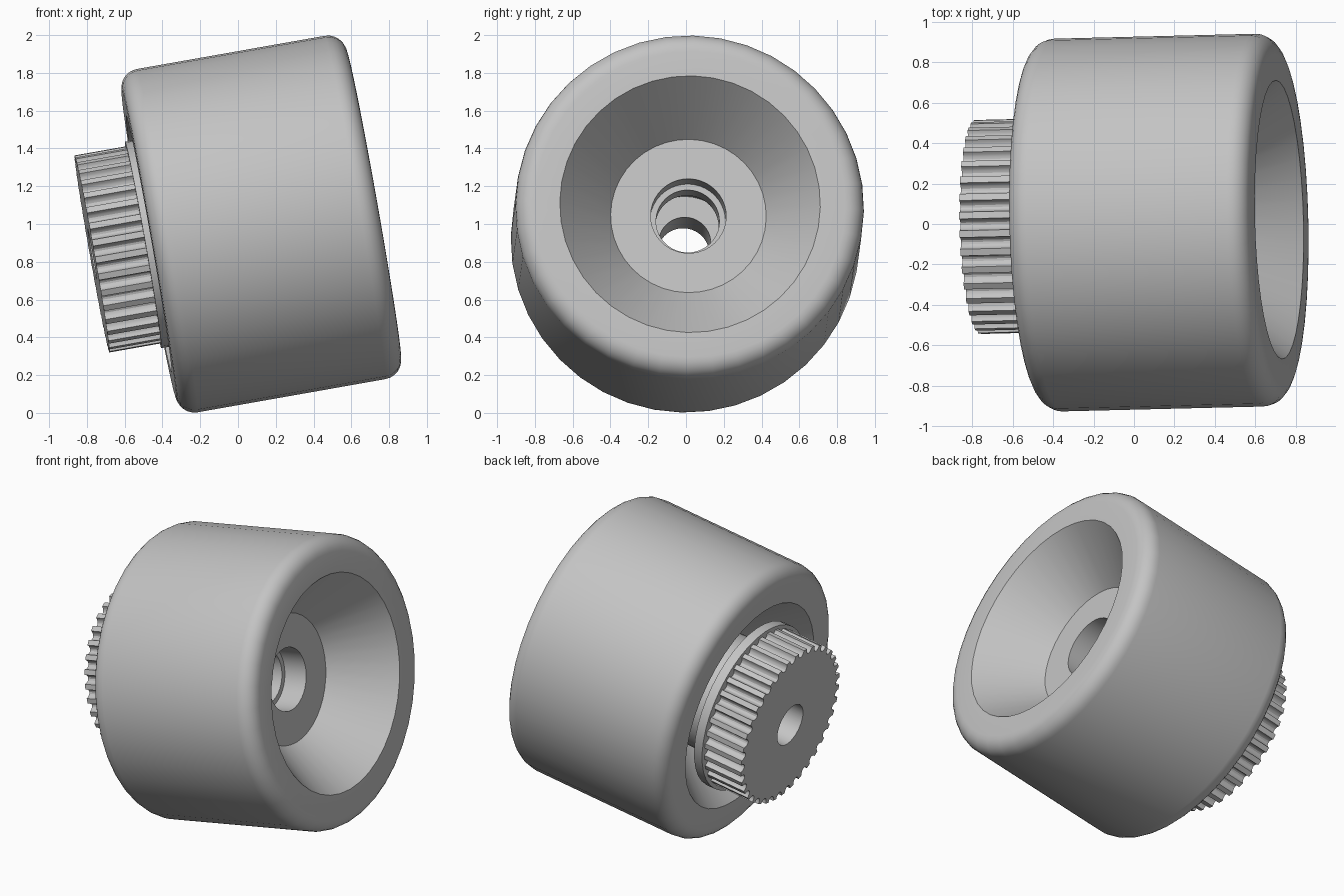
import bpy
import bmesh
from math import sin, cos, pi, radians
from mathutils import Vector, Matrix

old = bpy.data.objects.get("Cube")
if old:
    bpy.data.objects.remove(old, do_unlink=True)

gray = bpy.data.materials.new("light gray")
gray.use_nodes = True
COLOUR = (0.55, 0.55, 0.55, 1)
gray.diffuse_color = COLOUR
gray.node_tree.nodes["Principled BSDF"].inputs["Base Color"].default_value = COLOUR

# The axle leans slightly up and back; every part is turned about it
AXLE = Vector((0.985, 0.024, 0.174)).normalized()
TILT = Vector((0, 0, 1)).rotation_difference(AXLE).to_matrix().to_4x4()
PLACE = Matrix.Translation((0, 0.004, 0.978)) @ TILT
SIDES = 40
ROUND = [(2 * pi * i / SIDES, 0) for i in range(SIDES)]


def ring_part(name, profile, spokes=ROUND, cut_from=9):
    """Spin a closed (along axle, radius) profile; spokes are (angle, cut depth)."""
    bm = bmesh.new()
    rings = [[bm.verts.new((r - (cut if r > cut_from else 0)) * Vector((cos(a), sin(a), 0))
                           + Vector((0, 0, t))) for a, cut in spokes]
             for t, r in profile]
    n = len(spokes)
    for i, ring in enumerate(rings):
        after = rings[(i + 1) % len(rings)]
        for j in range(n):
            k = (j + 1) % n
            bm.faces.new((ring[j], ring[k], after[k], after[j]))
    bmesh.ops.recalc_face_normals(bm, faces=bm.faces)
    mesh = bpy.data.meshes.new(name)
    bm.to_mesh(mesh)
    bm.free()
    mesh.materials.append(gray)
    obj = bpy.data.objects.new(name, mesh)
    bpy.context.collection.objects.link(obj)
    obj.matrix_world = PLACE
    bpy.ops.object.select_all(action='DESELECT')
    obj.select_set(True)
    bpy.context.view_layer.objects.active = obj
    bpy.ops.object.shade_smooth_by_angle(angle=radians(25))
    return obj


def fillet(t, r, size, start):
    """Quarter-round corner points about a centre."""
    return [(t + size * cos(a), r + size * sin(a))
            for a in (start - pi / 2 * i / 6 for i in range(7))]


LEFT, RIGHT = -0.48, 0.73
HUB_LEFT, HUB_RIGHT = -0.12, 0.37
TYRE_R, HUB_R, EDGE = 0.923, 0.412, 0.1

# Tyre with rounded shoulders and a conical recess on each side
ring_part("tyre",
          [(HUB_LEFT, HUB_R), (LEFT, 0.69)]
          + fillet(LEFT + EDGE, TYRE_R - EDGE, EDGE, pi)
          + fillet(RIGHT - EDGE, TYRE_R - EDGE, EDGE, pi / 2)
          + [(RIGHT, 0.69), (HUB_RIGHT, HUB_R)])

# Hub with a bearing seat on each side of a narrower bore
ring_part("hub", [(HUB_LEFT, HUB_R), (HUB_RIGHT, HUB_R), (HUB_RIGHT, 0.2), (0.21, 0.2),
                  (0.21, 0.168), (0.04, 0.168), (0.04, 0.2), (HUB_LEFT, 0.2)])

# Pulley boss and flange
ring_part("pulley_boss", [(HUB_LEFT, 0.38), (HUB_LEFT, 0.25), (-0.45, 0.25), (-0.45, 0.38)])
ring_part("pulley_flange", [(-0.45, 0.138), (-0.45, 0.555), (-0.51, 0.555), (-0.51, 0.138)])

# Toothed pulley: a round groove cut between each pair of teeth
TEETH = 36
grooves = []
for tooth in range(TEETH):
    for step in range(9):
        a = pi * step / 8
        grooves.append((2 * pi * tooth / TEETH - 0.055 * cos(a), 0.038 * sin(a)))
ring_part("toothed_pulley", [(-0.51, 0.138), (-0.51, 0.53), (-0.785, 0.53), (-0.785, 0.138)],
          grooves, cut_from=0.3)
